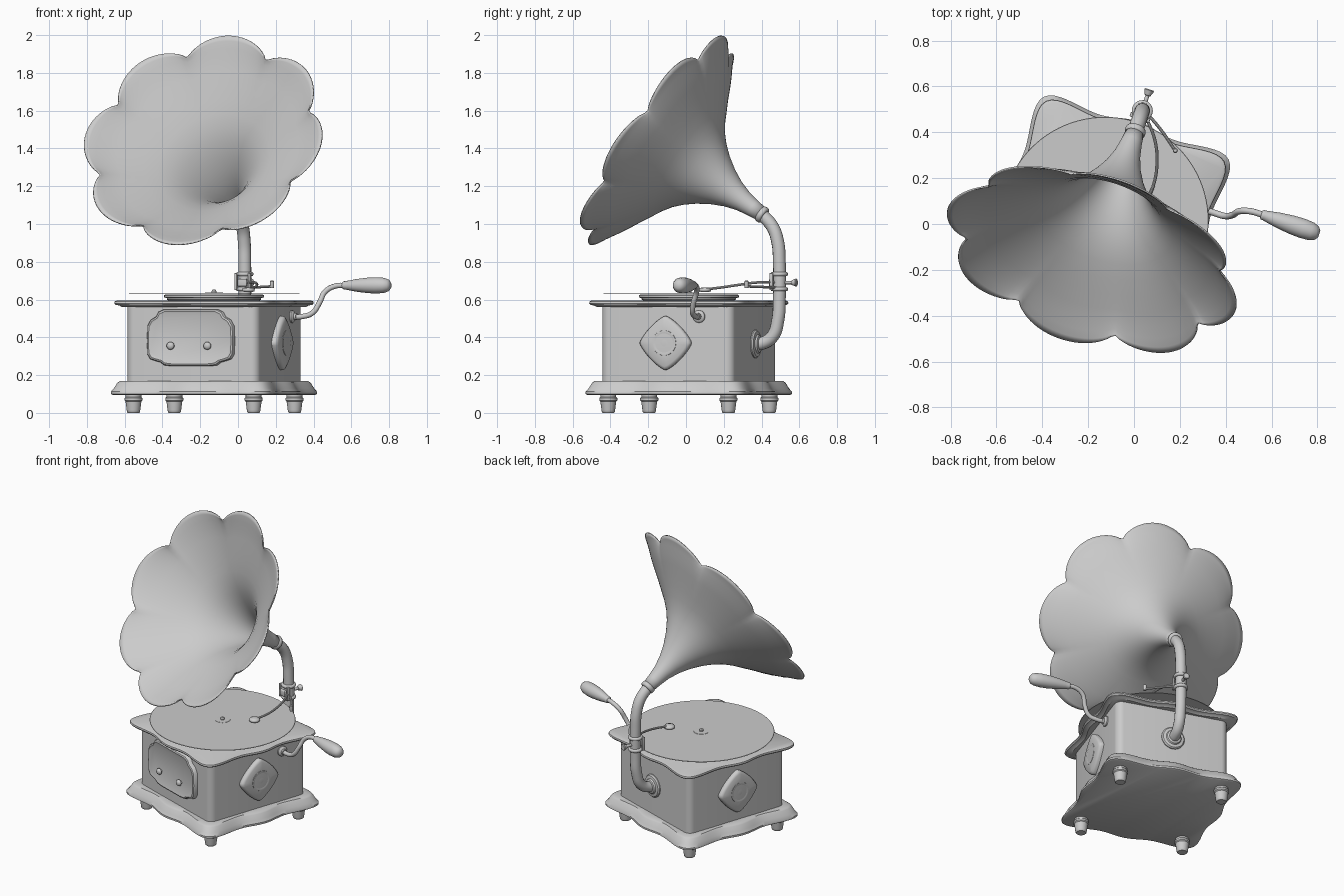
import bpy, bmesh
from math import sin, cos, pi, radians
from mathutils import Matrix, Vector

if "Cube" in bpy.data.objects:
    bpy.data.objects.remove(bpy.data.objects["Cube"])

# Cabinet frame: everything but the crank lives in this turned frame
FRAME = Matrix.Translation((-0.127, 0.015, 0)) @ Matrix.Rotation(radians(-18.8), 4, 'Z')
WORLD = Matrix.Identity(4)


def axis(p, d, frame=FRAME):
    """Frame at p with its z axis along d."""
    return frame @ Matrix.Translation(p) @ Vector(d).to_track_quat('Z', 'Y').to_matrix().to_4x4()


def finish(name, bm, m, angle=35):
    bmesh.ops.recalc_face_normals(bm, faces=bm.faces)
    me = bpy.data.meshes.new(name)
    bm.to_mesh(me)
    bm.free()
    ob = bpy.data.objects.new(name, me)
    bpy.context.collection.objects.link(ob)
    ob.matrix_world = m
    smooth(ob, angle)
    return ob


def smooth(ob, angle=35):
    bpy.ops.object.select_all(action='DESELECT')
    ob.select_set(True)
    bpy.context.view_layer.objects.active = ob
    bpy.ops.object.shade_smooth_by_angle(angle=radians(angle))


def skin(name, rings, m, caps=True, angle=35):
    bm = bmesh.new()
    vs = [[bm.verts.new(p) for p in ring] for ring in rings]
    n = len(vs[0])
    for a, b in zip(vs, vs[1:]):
        for i in range(n):
            bm.faces.new((a[i], a[(i + 1) % n], b[(i + 1) % n], b[i]))
    if caps:
        bm.faces.new(vs[0])
        bm.faces.new(vs[-1])
    return finish(name, bm, m, angle)


def loft(name, prof, m=FRAME, n=32, shape=lambda t: 1, angle=35):
    """Stack rings of (size, z); shape gives the outline radius per angle."""
    ang = [2 * pi * i / n for i in range(n)]
    return skin(name, [[(r * shape(t) * cos(t), r * shape(t) * sin(t), z) for t in ang]
                       for r, z in prof], m, angle=angle)


def superellipse(p, wave=0):
    return lambda t: (1 + wave * cos(8 * t)) / (abs(cos(t)) ** p + abs(sin(t)) ** p) ** (1 / p)


def tube(name, pts, r, m=FRAME, res=5):
    cu = bpy.data.curves.new(name, 'CURVE')
    cu.dimensions = '3D'
    cu.bevel_depth, cu.bevel_resolution, cu.resolution_u = r, res, 8
    cu.use_fill_caps = True
    sp = cu.splines.new('BEZIER')
    sp.bezier_points.add(len(pts) - 1)
    for b, p in zip(sp.bezier_points, pts):
        b.co = p
        b.handle_left_type = b.handle_right_type = 'AUTO'
    ob = bpy.data.objects.new(name, cu)
    bpy.context.collection.objects.link(ob)
    ob.matrix_world = m
    bpy.ops.object.select_all(action='DESELECT')
    ob.select_set(True)
    bpy.context.view_layer.objects.active = ob
    bpy.ops.object.convert(target='MESH')
    smooth(bpy.context.view_layer.objects.active)


def box(name, c, size, m=FRAME, bevel=0.0, vertical=False, seg=3):
    bm = bmesh.new()
    bmesh.ops.create_cube(bm, size=1, matrix=Matrix.Translation(c) @ Matrix.Diagonal((*size, 1)))
    if bevel:
        es = [e for e in bm.edges if not vertical or abs(e.verts[0].co.z - e.verts[1].co.z) > 0.01]
        bmesh.ops.bevel(bm, geom=es, offset=bevel, segments=seg, affect='EDGES', profile=0.5)
    finish(name, bm, m)


def ring(name, p, d, r, h):
    """Rounded collar around a pipe."""
    loft(name, [(r * 0.8, -h), (r * 0.94, -h * 0.8), (r, -h * 0.3), (r, h * 0.3),
                (r * 0.94, h * 0.8), (r * 0.8, h)], axis(p, d), 24, angle=60)


# Cabinet: body, flared base and wavy-edged lid
box("cabinet_body", (0, 0, 0.365), (0.74, 0.74, 0.41), bevel=0.045, vertical=True, seg=6)
wavy = superellipse(10, 0.03)
loft("cabinet_base", [(0.435, 0.095), (0.443, 0.1), (0.443, 0.112), (0.43, 0.13),
                      (0.415, 0.16), (0.405, 0.168), (0.37, 0.17)], n=160, shape=wavy)
loft("cabinet_lid", [(0.395, 0.56), (0.405, 0.568), (0.422, 0.572), (0.428, 0.58),
                     (0.426, 0.59), (0.415, 0.596)], n=160, shape=wavy)

# Feet
for i, (sx, sy) in enumerate([(-1, -1), (1, -1), (1, 1), (-1, 1)]):
    loft(f"foot_{i + 1}", [(0.03, 0), (0.034, 0.004), (0.036, 0.015), (0.042, 0.06), (0.048, 0.066),
                           (0.048, 0.078), (0.042, 0.084), (0.042, 0.1)],
         FRAME @ Matrix.Translation((sx * 0.336, sy * 0.336, 0)), 24)

# Front plaque with two knobs
half = [(0.15, 0.548), (0.178, 0.535), (0.192, 0.51), (0.222, 0.492), (0.24, 0.46), (0.243, 0.38),
        (0.24, 0.31), (0.225, 0.285), (0.195, 0.275), (0.168, 0.268), (0.145, 0.252), (0.1, 0.247)]
outline = half + [(-x, z) for x, z in reversed(half)]


def plaque_ring(k, y):
    return [(x * (1 - k / 0.24), y, 0.4 + (z - 0.4) * (1 - k / 0.15)) for x, z in outline]


skin("front_plaque", [plaque_ring(k, y) for k, y in
                      [(0, -0.36), (0, -0.388), (0.004, -0.396), (0.012, -0.4), (0.018, -0.397)]], FRAME)
for s in (-1, 1):
    loft("front_knob", [(0.012, 0), (0.012, 0.008), (0.02, 0.012), (0.021, 0.02), (0.015, 0.028), (0.005, 0.031)],
         axis((s * 0.103, -0.395, 0.355), (0, -1, 0)), 20, angle=60)

# Diamond plaques on both sides, dished in the middle
for side, s in (("right", 1), ("left", -1)):
    loft(f"{side}_plaque", [(0.142, -0.01), (0.144, 0.015), (0.138, 0.026), (0.125, 0.032), (0.07, 0.036)],
         axis((s * 0.37, 0, 0.37), (s, 0, 0)), 64, superellipse(1.28), 50)
    loft(f"{side}_plaque_boss", [(0.07, 0.028), (0.066, 0.037), (0.056, 0.038), (0.045, 0.034), (0.015, 0.0365)],
         axis((s * 0.37, 0, 0.37), (s, 0, 0)), 32, angle=50)

# Turntable, record and spindle
loft("turntable", [(0.24, 0.595), (0.25, 0.6), (0.25, 0.608), (0.265, 0.611), (0.265, 0.622), (0.255, 0.628)], n=64)
loft("record", [(0.45, 0.632), (0.452, 0.634), (0.45, 0.636)], n=96)
loft("spindle", [(0.05, 0.634), (0.048, 0.6375), (0.013, 0.638), (0.013, 0.645), (0.008, 0.652)], n=20)

# Bent horn pipe leaving the cabinet back, with flange and collars
AX = Vector((0, -0.832, 0.555))
THROAT = Vector((0, 0.41, 1.05))
tube("horn_pipe", [(0, 0.35, 0.365), (0, 0.41, 0.368), (0, 0.468, 0.405), (0, 0.498, 0.49), (0, 0.506, 0.6),
                   (0, 0.506, 0.8), (0, 0.498, 0.9), (0, 0.468, 0.985), THROAT + AX * 0.01], 0.034)
loft("pipe_flange", [(0.075, -0.01), (0.075, 0.006), (0.068, 0.014), (0.05, 0.017), (0.045, 0.026), (0.036, 0.03)],
     axis((0, 0.37, 0.365), (0, 1, 0)), 32)
ring("throat_ring", THROAT, AX, 0.046, 0.016)
ring("pipe_collar_low", (0, 0.506, 0.655), (0, 0, 1), 0.046, 0.011)
ring("pipe_collar_high", (0, 0.506, 0.735), (0, 0, 1), 0.046, 0.011)
for s in (-1, 1):
    box("bracket_bar", (s * 0.038, 0.475, 0.695), (0.014, 0.02, 0.09), bevel=0.003)
box("bracket_plate", (0, 0.466, 0.69), (0.05, 0.02, 0.04), bevel=0.005)
loft("bracket_screw", [(0.009, 0), (0.009, 0.065), (0.013, 0.067), (0.022, 0.09), (0.018, 0.094)],
     axis((0, 0.51, 0.69), (0, 1, 0)), 16)

# Horn: flared profile with eight scalloped petals
prof = [(0, .036), (.06, .043), (.13, .055), (.2, .077), (.27, .11), (.34, .153), (.4, .2), (.45, .25), (.495, .31),
        (.535, .375), (.575, .44), (.612, .505), (.645, .56), (.675, .605), (.697, .64), (.71, .665)]
N = 192
rings = []
for j, (s, r) in enumerate(prof):
    w = (j / (len(prof) - 1)) ** 4
    loop = []
    for i in range(N):
        t = 2 * pi * i / N
        dip = (1 - abs(cos(4 * (t - radians(42.5)))) ** 0.65) * w
        rr = r * (1 - 0.145 * dip)
        loop.append((rr * cos(t), rr * sin(t), s - 0.03 * dip))
    rings.append(loop)
horn = skin("horn", rings, axis(THROAT, AX), caps=False, angle=60)
sol = horn.modifiers.new("thickness", 'SOLIDIFY')
sol.thickness, sol.offset = 0.007, 0

# Tone arm with reproducer head, and a side lever (world positions)
tube("tone_arm", [(0.05, 0.47, 0.692), (0.09, 0.37, 0.69), (0.1, 0.26, 0.675), (0.085, 0.17, 0.662),
                  (0.06, 0.11, 0.655)], 0.007, WORLD, 3)
loft("tone_arm_head", [(0.02, -0.012), (0.032, -0.008), (0.034, 0), (0.03, 0.008), (0.012, 0.013)],
     Matrix.Translation((0.055, 0.1, 0.652)), 24, angle=60)
tube("arm_lever", [(0.04, 0.5, 0.662), (0.11, 0.42, 0.666), (0.18, 0.32, 0.67)], 0.007, WORLD, 3)
loft("lever_pin", [(0.009, -0.012), (0.011, -0.008), (0.011, 0.024), (0.007, 0.028)],
     Matrix.Translation((0.18, 0.32, 0.672)), 16)

# Crank with hub and wooden grip (world positions)
loft("crank_hub", [(0.033, -0.01), (0.033, 0.008), (0.026, 0.016), (0.018, 0.018), (0.018, 0.03)],
     axis((0.37, 0.184, 0.51), (1, 0, 0)), 24)
tube("crank_arm", [(0.27, 0.074, 0.51), (0.345, 0.05, 0.511), (0.395, 0.035, 0.53), (0.432, 0.04, 0.585),
                   (0.46, 0.056, 0.64), (0.51, 0.055, 0.67), (0.58, 0.033, 0.675)], 0.014, WORLD)
loft("crank_grip", [(0.018, 0), (0.022, 0.006), (0.022, 0.014), (0.026, 0.035), (0.034, 0.08), (0.041, 0.14),
                    (0.043, 0.19), (0.04, 0.23), (0.031, 0.255), (0.015, 0.267)],
     axis((0.555, 0.042, 0.675), (0.947, -0.322, 0), WORLD), 28, angle=60)
